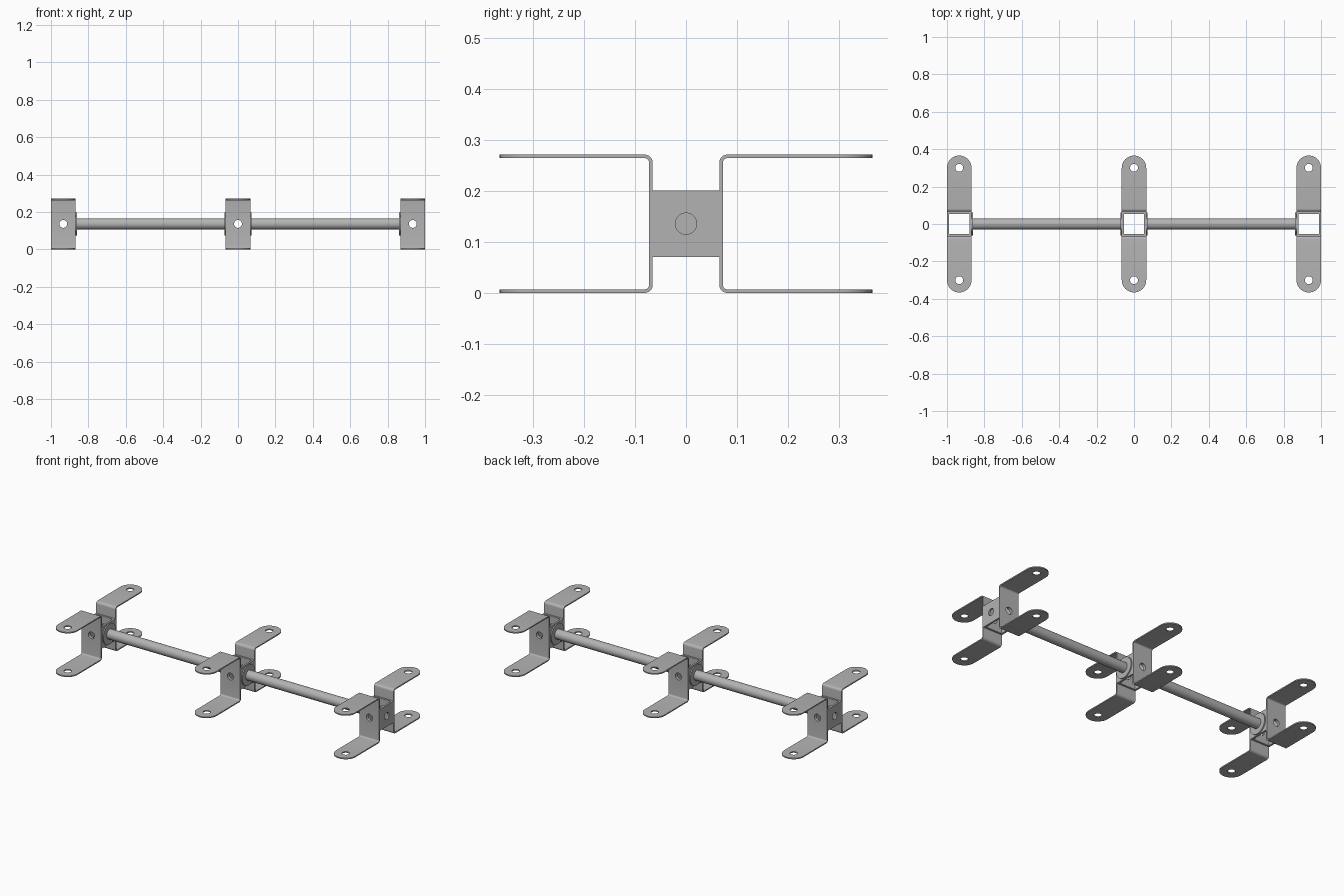
import bpy, bmesh
from math import pi, sin, cos, radians
from mathutils import Matrix, Vector

cube = bpy.data.objects.get("Cube")
if cube:
    bpy.data.objects.remove(cube, do_unlink=True)

# Main dimensions
HALF = 0.0655          # half width of tube and brackets
HEIGHT = 0.272         # bracket height
MID = HEIGHT / 2
REACH = 0.366          # bracket tip distance from the centre line
THICK = 0.007
BEND = 0.016
HOLE = 0.021
STATION = 1 - HALF     # x of the outer stations
WASHER = 0.007

steel = bpy.data.materials.new("grey steel")
steel.use_nodes = True
GREY = (0.45, 0.45, 0.45, 1)
steel.diffuse_color = GREY
steel.node_tree.nodes["Principled BSDF"].inputs["Base Color"].default_value = GREY


def arc(cx, cy, r, a0, a1, n):
    angles = [radians(a0 + (a1 - a0) * i / n) for i in range(n + 1)]
    return [(cx + r * cos(a), cy + r * sin(a)) for a in angles]


def prism(bm, points, direction):
    """Extrude a closed outline of 3D points."""
    face = bm.faces.new([bm.verts.new(p) for p in points])
    ext = bmesh.ops.extrude_face_region(bm, geom=[face])
    moved = [v for v in ext["geom"] if isinstance(v, bmesh.types.BMVert)]
    bmesh.ops.translate(bm, verts=moved, vec=direction)
    bmesh.ops.recalc_face_normals(bm, faces=bm.faces)


def cylinder(bm, centre, axis, radius, depth, sides=32):
    turn = Vector((0, 0, 1)).rotation_difference(Vector(axis)).to_matrix().to_4x4()
    bmesh.ops.create_cone(bm, cap_ends=True, segments=sides, radius1=radius,
                          radius2=radius, depth=depth,
                          matrix=Matrix.Translation(centre) @ turn)


def to_object(bm, name):
    mesh = bpy.data.meshes.new(name)
    bm.to_mesh(mesh)
    bm.free()
    mesh.materials.append(steel)
    obj = bpy.data.objects.new(name, mesh)
    bpy.context.scene.collection.objects.link(obj)
    return obj


def carve(obj, cutters):
    """Apply boolean cutters, given as (bmesh, operation), then drop them."""
    for bm, operation in cutters:
        cutter = to_object(bm, "cutter")
        cutter.hide_render = True
        mod = obj.modifiers.new("cut", 'BOOLEAN')
        mod.operation, mod.object, mod.solver = operation, cutter, 'EXACT'
        bpy.context.view_layer.update()
        graph = bpy.context.evaluated_depsgraph_get()
        mesh = bpy.data.meshes.new_from_object(obj.evaluated_get(graph))
        obj.modifiers.clear()
        obj.data = mesh
        bpy.data.objects.remove(cutter, do_unlink=True)
    obj.data.materials.clear()
    obj.data.materials.append(steel)


def smooth(obj):
    bpy.ops.object.select_all(action='DESELECT')
    obj.select_set(True)
    bpy.context.view_layer.objects.active = obj
    bpy.ops.object.shade_smooth_by_angle(angle=radians(30))


# Bent C-shaped bracket: folded strip with rounded, drilled tips
def make_bracket():
    cy = HALF + BEND
    outer = [(REACH, 0)] + arc(cy, BEND, BEND, 270, 180, 6) \
        + arc(cy, HEIGHT - BEND, BEND, 180, 90, 6) + [(REACH, HEIGHT)]
    r = BEND - THICK
    inner = [(REACH, THICK)] + arc(cy, BEND, r, 270, 180, 6) \
        + arc(cy, HEIGHT - BEND, r, 180, 90, 6) + [(REACH, HEIGHT - THICK)]
    bm = bmesh.new()
    prism(bm, [(-HALF, y, z) for y, z in outer + inner[::-1]], (2 * HALF, 0, 0))
    obj = to_object(bm, "back_bracket")

    tip = REACH - HALF
    plan = [(-HALF - 0.01, 0), (HALF + 0.01, 0), (HALF + 0.01, tip)] \
        + arc(0, tip, HALF, 0, 180, 24) + [(-HALF - 0.01, tip)]
    rounded = bmesh.new()
    prism(rounded, [(x, y, -0.05) for x, y in plan], (0, 0, HEIGHT + 0.1))
    drills = bmesh.new()
    cylinder(drills, (0, tip, MID), (0, 0, 1), HOLE, 0.4)
    cylinder(drills, (0, HALF, MID), (0, 1, 0), HOLE, 0.1)
    carve(obj, [(rounded, 'INTERSECT'), (drills, 'DIFFERENCE')])
    return obj


# Square tube, open top and bottom, drilled through each wall
def make_tube():
    bm = bmesh.new()
    bmesh.ops.create_cube(bm, size=2 * HALF, matrix=Matrix.Translation((0, 0, MID)))
    obj = to_object(bm, "square_tube")
    bore = bmesh.new()
    bmesh.ops.create_cube(bore, size=0.108, matrix=Matrix.Translation((0, 0, MID))
                          @ Matrix.Diagonal((1, 1, 2, 1)))
    along, across = bmesh.new(), bmesh.new()
    cylinder(along, (0, 0, MID), (1, 0, 0), HOLE, 0.3)
    cylinder(across, (0, 0, MID), (0, 1, 0), HOLE, 0.3)
    carve(obj, [(bore, 'DIFFERENCE'), (along, 'DIFFERENCE'), (across, 'DIFFERENCE')])
    return obj


def copy(obj, name, x, turn=0):
    new = bpy.data.objects.new(name, obj.data)
    new.location.x = x
    new.rotation_euler.z = turn
    bpy.context.scene.collection.objects.link(new)


bracket, tube = make_bracket(), make_tube()
smooth(bracket)
smooth(tube)
for label, x in (("right", -STATION), ("middle", 0), ("left", STATION)):
    copy(bracket, label + "_back_bracket", x)
    copy(bracket, label + "_front_bracket", x, pi)
    copy(tube, label + "_square_tube", x)
for template in (bracket, tube):
    bpy.data.objects.remove(template, do_unlink=True)

# Two connecting rods, each with a round washer at both ends
for side, label in ((-1, "right"), (1, "left")):
    start, end = HALF, STATION - HALF
    bm = bmesh.new()
    cylinder(bm, (side * (start + end) / 2, 0, MID), (1, 0, 0), 0.03, end - start)
    smooth(to_object(bm, label + "_rod"))
    for place, x in (("inner", start + WASHER / 2), ("outer", end - WASHER / 2)):
        bm = bmesh.new()
        cylinder(bm, (side * x, 0, MID), (1, 0, 0), 0.062, WASHER, 40)
        smooth(to_object(bm, f"{label}_{place}_washer"))
